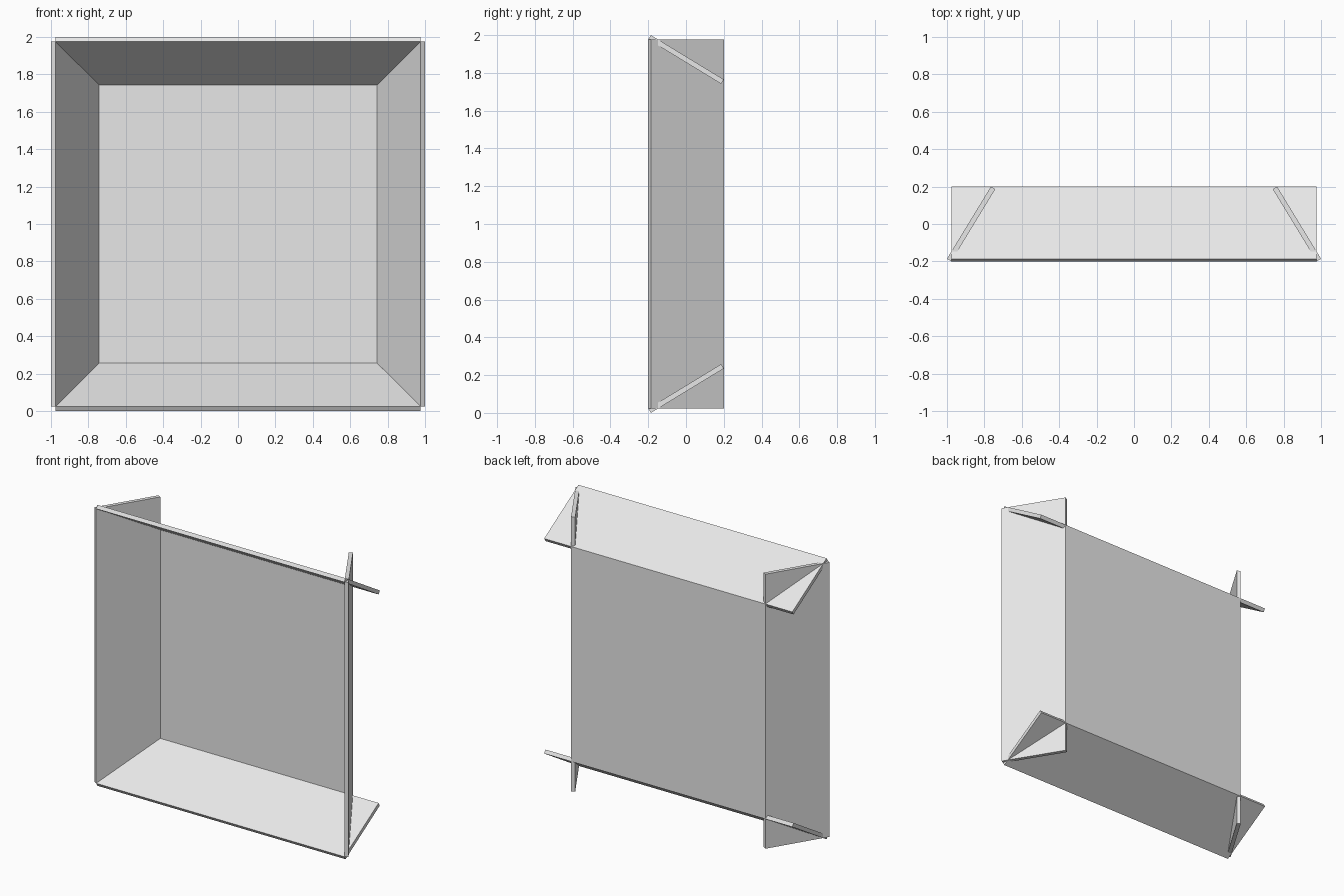
import bpy
import bmesh
from math import pi
from mathutils import Matrix, Vector

if "Cube" in bpy.data.objects:
    bpy.data.objects.remove(bpy.data.objects["Cube"])

grey = bpy.data.materials.new("light_grey")
grey.diffuse_color = (0.8, 0.8, 0.8, 1)
grey.use_nodes = True
grey.node_tree.nodes["Principled BSDF"].inputs["Base Color"].default_value = grey.diffuse_color


def loft(name, ring_a, ring_b, turn=0.0):
    """Solid between two matching four-point rings, turned about y at z = 1."""
    bm = bmesh.new()
    a = [bm.verts.new(p) for p in ring_a]
    b = [bm.verts.new(p) for p in ring_b]
    bm.faces.new(a)
    bm.faces.new(b[::-1])
    for i in range(4):
        j = (i + 1) % 4
        bm.faces.new((a[i], b[i], b[j], a[j]))
    bmesh.ops.recalc_face_normals(bm, faces=bm.faces[:])
    bm.transform(Matrix.Translation((0, 0, 1)) @ Matrix.Rotation(turn, 4, 'Y'))
    mesh = bpy.data.meshes.new(name)
    bm.to_mesh(mesh)
    bm.free()
    mesh.materials.append(grey)
    obj = bpy.data.objects.new(name, mesh)
    bpy.context.collection.objects.link(obj)
    return obj


# Four sloping boards that cross each other at the corners
half_length = 0.977
section = [(0.977, -0.2), (1.0, -0.186), (0.765, 0.2), (0.742, 0.186)]
names = ["right_board", "bottom_board", "left_board", "top_board"]
for k, name in enumerate(names):
    loft(name,
         [Vector((x, y, -half_length)) for x, y in section],
         [Vector((x, y, half_length)) for x, y in section],
         k * pi / 2)


# Thin back panel fitted between the rear ends of the boards
def square(half, y):
    return [(sx * half, y, sz * half)
            for sx, sz in ((-1, -1), (1, -1), (1, 1), (-1, 1))]


loft("back_panel", square(0.742, 0.186), square(0.765, 0.2))
